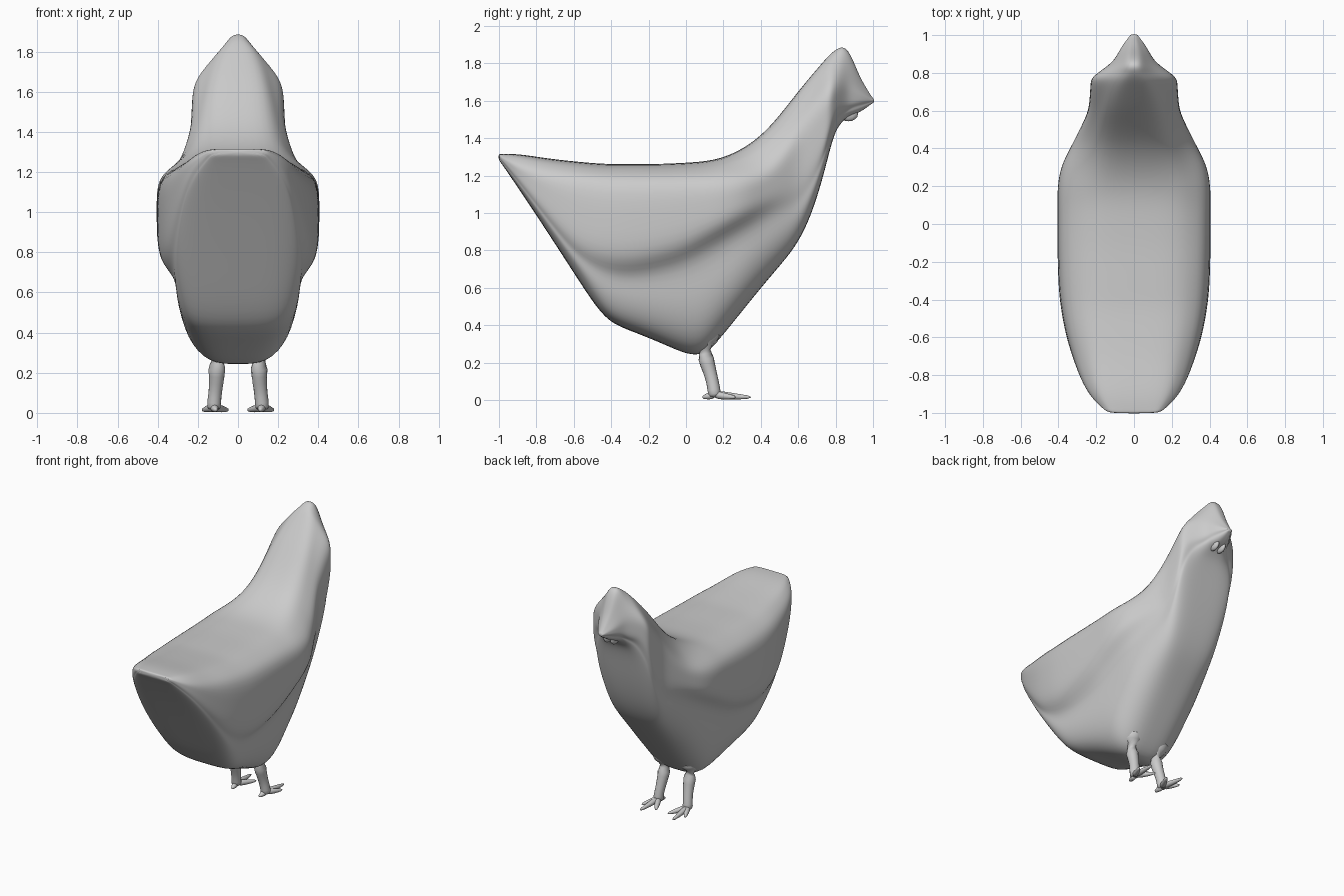
import bpy, bmesh, math
from mathutils import Vector

if "Cube" in bpy.data.objects:
    bpy.data.objects.remove(bpy.data.objects["Cube"])


def at(curve, y):
    # piecewise linear lookup in a short profile
    if y <= curve[0][0]:
        return curve[0][1]
    for (y0, v0), (y1, v1) in zip(curve, curve[1:]):
        if y <= y1:
            return v0 + (v1 - v0) * (y - y0) / (y1 - y0)
    return curve[-1][1]


# Side outline: back line and belly line
TOP = [(-1, 1.315), (-.9, 1.317), (-.7, 1.285), (-.45, 1.262), (-.1, 1.262), (.1, 1.275), (.25, 1.305),
       (.4, 1.405), (.5, 1.52), (.6, 1.65), (.7, 1.77), (.78, 1.86), (.84, 1.895), (.88, 1.86),
       (.91, 1.76), (.95, 1.69), (1, 1.61)]
BOT = [(-1, 1.285), (-.8, .99), (-.6, .68), (-.45, .45), (-.38, .40), (-.2, .335), (0, .245), (.1, .235),
       (.2, .35), (.4, .60), (.59, .82), (.7, 1.05), (.76, 1.31), (.8, 1.44), (.85, 1.51),
       (.9, 1.525), (.95, 1.55), (1, 1.59)]
# Half widths: widest part, flat back, body below the wing, flat belly
WIDE = [(-1, .13), (-.97, .18), (-.9, .245), (-.8, .295), (-.6, .36), (-.4, .395), (-.2, .405), (.2, .405),
        (.32, .385), (.45, .31), (.6, .24), (.7, .232), (.77, .228), (.81, .18), (.85, .12),
        (.9, .085), (.95, .06), (1, .018)]
FLAT = [(-1, .11), (-.9, .17), (-.5, .22), (.2, .21), (.4, .16), (.6, .13), (.7, .1), (.8, .04), (.9, .03), (1, .008)]
UNDER = [(-1, .125), (-.9, .237), (-.8, .28), (-.6, .325), (-.4, .308), (.1, .3), (.3, .3), (.45, .27), (.6, .225),
         (.76, .215), (.8, .15), (.85, .09), (.9, .07), (1, .014)]
BELLY = [(-1, .1), (-.8, .19), (-.45, .21), (-.2, .18), (0, .145), (.2, .14), (.6, .15), (.76, .13), (.85, .05), (1, .008)]
# Heights of shoulder edge and lower wing edge
SHOULDER = [(-1, 1.308), (-.9, 1.25), (-.7, 1.19), (-.4, 1.16), (.2, 1.17), (.4, 1.19), (.5, 1.27), (.6, 1.44),
            (.72, 1.61), (.8, 1.68), (.85, 1.7), (.9, 1.66), (1, 1.604)]
WING = [(-1, 1.3), (-.8, 1.07), (-.6, .83), (-.4, .75), (-.2, .755), (0, .82), (.2, .93), (.4, 1.04),
        (.6, 1.13), (.72, 1.3), (.8, 1.53), (.9, 1.59), (1, 1.6)]

STATIONS = [-1.003, -.985, -.93, -.85, -.72, -.58, -.45, -.36, -.25, -.12, 0, .1, .2, .31, .42, .52, .6, .67, .73,
            .77, .8, .83, .86, .89, .93, .97, .995, 1.005]


def section(y):
    top, bot, w, a = at(TOP, y), at(BOT, y), at(WIDE, y), at(FLAT, y)
    u, b, s = at(UNDER, y), at(BELLY, y), at(SHOULDER, y)
    e = max(at(WING, y), bot + .3 * (s - bot))
    h = min(.075, (e - bot) * .3)
    low = bot + (e - bot) * .2
    bend = .4 if y < .25 else .52
    side = [(a, top), ((a + w) / 2, top - (top - s) * bend), (w, s), (w, (s + e) / 2), (w, e),
            (u, e - h), (u, (e - h + low) / 2), (b + (u - b) * .7, low), (b, bot)]
    return [(0, top)] + side + [(0, bot)] + [(-x, z) for x, z in reversed(side)]


def make_object(name, bm, levels):
    bmesh.ops.recalc_face_normals(bm, faces=bm.faces)
    for f in bm.faces:
        f.smooth = True
    me = bpy.data.meshes.new(name)
    bm.to_mesh(me)
    bm.free()
    ob = bpy.data.objects.new(name, me)
    bpy.context.collection.objects.link(ob)
    if levels:
        mod = ob.modifiers.new("smooth", 'SUBSURF')
        mod.levels = mod.render_levels = levels
    return ob


def loft(bm, rings):
    loops = [[bm.verts.new(p) for p in ring] for ring in rings]
    n = len(loops[0])
    for r0, r1 in zip(loops, loops[1:]):
        for i in range(n):
            bm.faces.new((r0[i], r0[(i + 1) % n], r1[(i + 1) % n], r1[i]))
    bm.faces.new(loops[0])
    bm.faces.new(loops[-1])


def limb(name, path):
    # tapered eight-sided tube through (x, y, z, radius) points
    bm = bmesh.new()
    pts = [Vector(p[:3]) for p in path]
    rings = []
    for i, p in enumerate(pts):
        d = pts[min(i + 1, len(pts) - 1)] - pts[max(i - 1, 0)]
        q = d.to_track_quat('Z', 'Y')
        rings.append([p + q @ Vector((math.cos(t * math.pi / 4), math.sin(t * math.pi / 4), 0)) * path[i][3]
                      for t in range(8)])
    loft(bm, rings)
    return make_object(name, bm, 1)


# Body with neck, head, beak, wings and tail as one smooth skin
bm = bmesh.new()
loft(bm, [[(x, y, z) for x, z in section(y)] for y in STATIONS])
make_object("body", bm, 2)

# Legs, toes and wattles on both sides
for side, s in (("right", 1), ("left", -1)):
    limb(side + "_leg", [(s * .11, .11, .40, .10), (s * .11, .105, .31, .09), (s * .105, .1, .25, .06),
                         (s * .105, .115, .19, .044), (s * .112, .14, .11, .036), (s * .12, .15, .05, .038),
                         (s * .12, .155, .012, .042)])
    toes = {"middle": (.135, .355), "inner": (.045, .29), "outer": (.18, .27), "rear": (.11, .085)}
    for toe, (x, y) in toes.items():
        limb(f"{side}_{toe}_toe", [(s * .12, .15, .03, .028), (s * (.12 + x) / 2, (.15 + y) / 2, .019, .019),
                                   (s * x, y, .014, .009)])
    bm = bmesh.new()
    bmesh.ops.create_uvsphere(bm, u_segments=12, v_segments=8, radius=1)
    for v in bm.verts:
        v.co = Vector((v.co.x * .02 + s * .028, v.co.y * .05 + .87, v.co.z * .04 + 1.53))
    make_object(side + "_wattle", bm, 0)
